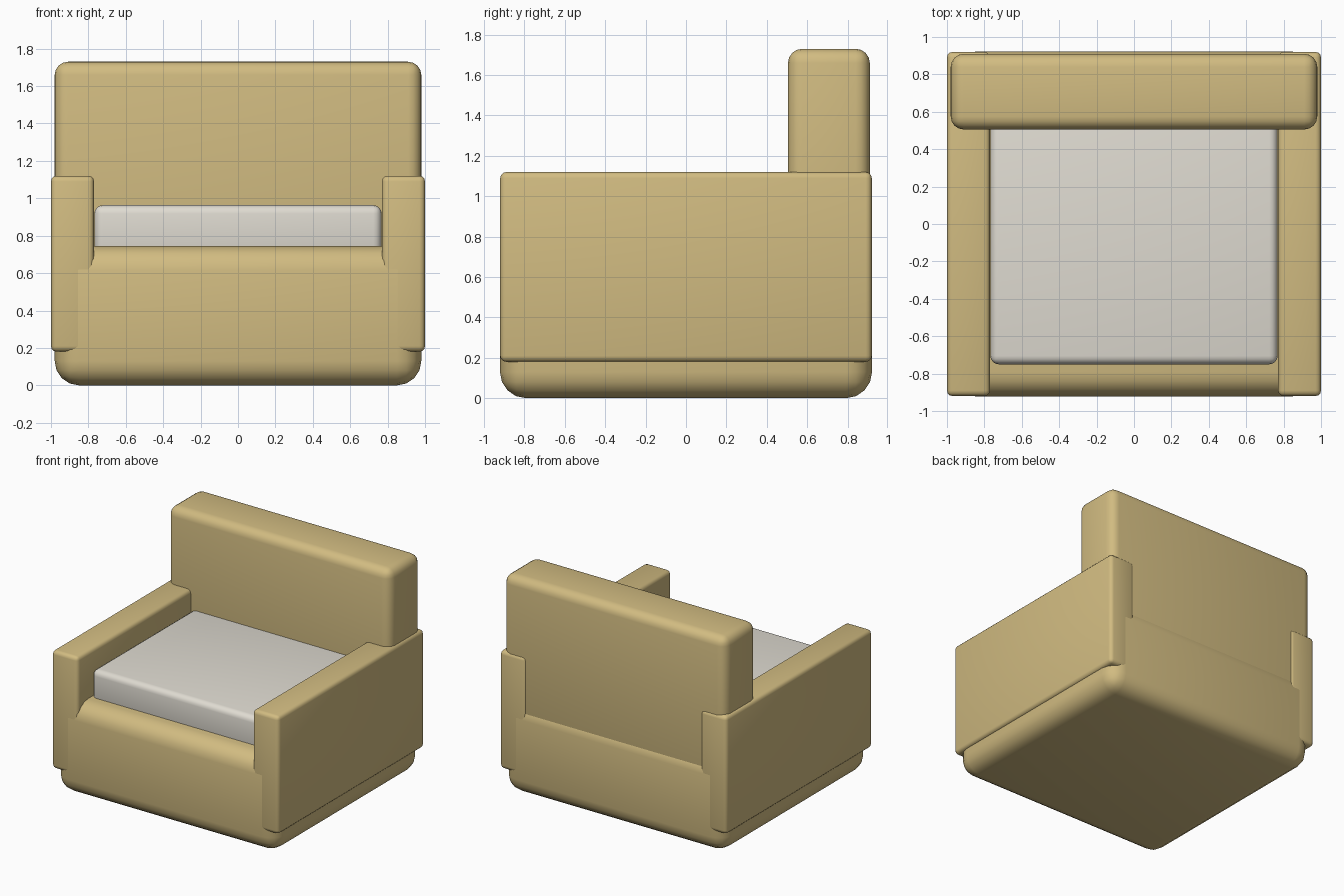
import bpy

if "Cube" in bpy.data.objects:
    bpy.data.objects.remove(bpy.data.objects["Cube"])


def material(name, color):
    m = bpy.data.materials.new(name)
    m.diffuse_color = color
    m.use_nodes = True
    m.node_tree.nodes["Principled BSDF"].inputs["Base Color"].default_value = m.diffuse_color
    return m


fabric = material("tan_fabric", (0.64, 0.50, 0.22, 1))
linen = material("pale_linen", (0.74, 0.71, 0.64, 1))


def padded_box(name, lo, hi, radius, segments, mat):
    """Rounded, smooth-shaded box between two opposite corners."""
    bpy.ops.mesh.primitive_cube_add(size=1, location=[(a + b) / 2 for a, b in zip(lo, hi)])
    ob = bpy.context.object
    ob.name = name
    ob.scale = [b - a for a, b in zip(lo, hi)]
    bpy.ops.object.transform_apply(location=False, rotation=False, scale=True)
    bevel = ob.modifiers.new("rounding", 'BEVEL')
    bevel.width = radius
    bevel.segments = segments
    bpy.ops.object.modifier_apply(modifier=bevel.name)
    ob.data.materials.append(mat)
    bpy.ops.object.shade_smooth_by_angle(angle=0.7)
    return ob


# Upholstered base
padded_box("base", (-0.98, -0.921, 0), (0.98, 0.921, 0.745), 0.13, 4, fabric)

# Armrests on both sides
for side, name in ((-1, "left_armrest"), (1, "right_armrest")):
    x0, x1 = sorted((side * 0.77, side * 1.0))
    padded_box(name, (x0, -0.92, 0.18), (x1, 0.92, 1.12), 0.03, 3, fabric)

# Backrest
padded_box("backrest", (-0.98, 0.505, 0.6), (0.98, 0.91, 1.73), 0.07, 4, fabric)

# Seat cushion
padded_box("seat_cushion", (-0.768, -0.75, 0.70), (0.768, 0.56, 0.963), 0.045, 4, linen)
